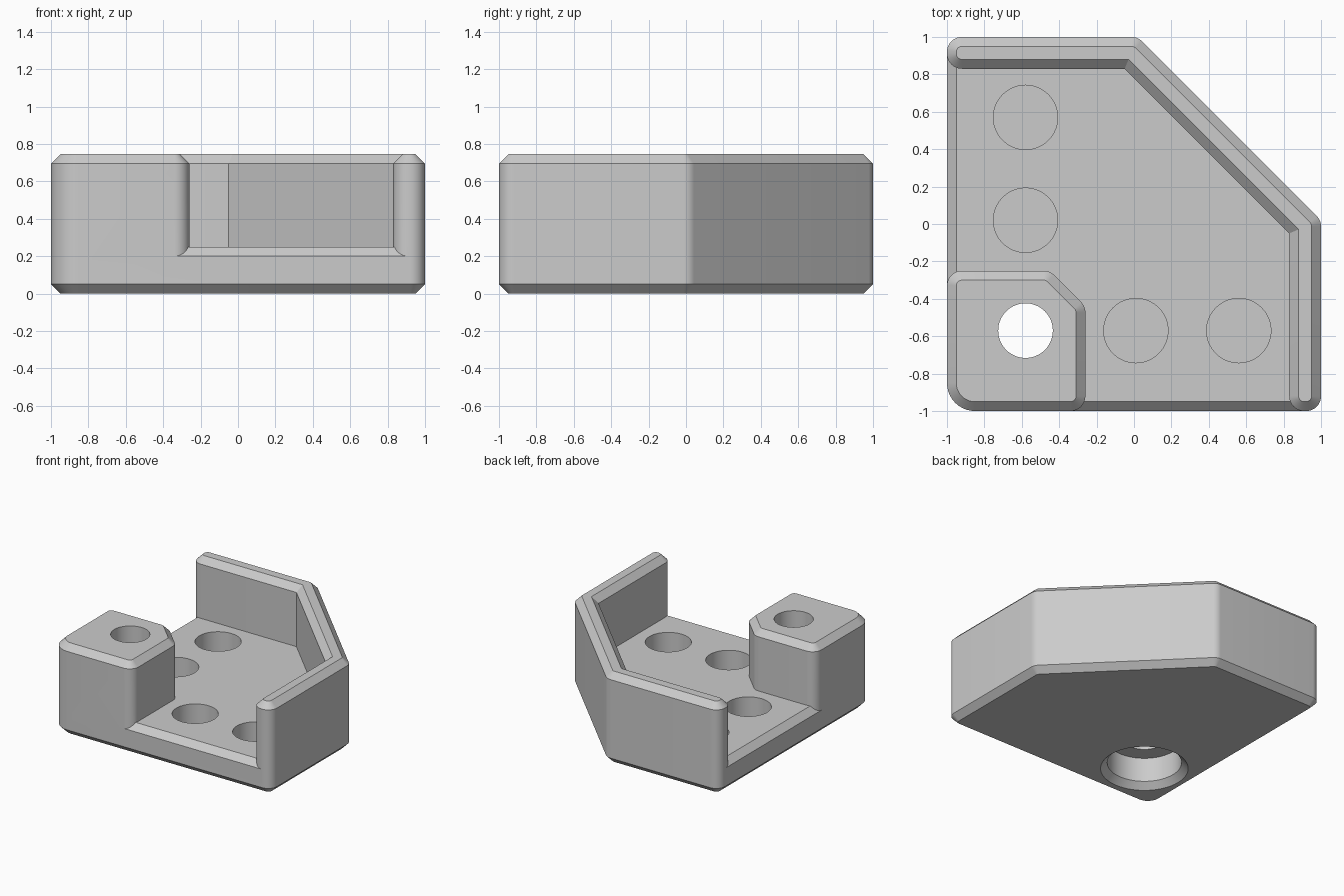
import bpy, bmesh, math
from mathutils import Vector

cube = bpy.data.objects.get("Cube")
if cube:
    bpy.data.objects.remove(cube, do_unlink=True)

grey = bpy.data.materials.new("plain_grey")
grey.use_nodes = True
colour = (0.6, 0.6, 0.6, 1)
grey.diffuse_color = colour
grey.node_tree.nodes["Principled BSDF"].inputs["Base Color"].default_value = colour

HEIGHT, FLOOR, BEVEL, ROUND = 0.745, 0.25, 0.05, 0.08


def outline(corners, inset):
    """Counter-clockwise (x, y, radius) corners, rounded and moved inward."""
    points = []
    for i, (x, y, r) in enumerate(corners):
        p = Vector((x, y))
        a = p - Vector(corners[i - 1][:2])
        b = Vector(corners[(i + 1) % len(corners)][:2]) - p
        n1 = Vector((-a.y, a.x)).normalized()
        n2 = Vector((-b.y, b.x)).normalized()
        mitre = (n1 + n2) / (1 + n1.dot(n2))
        if r == 0:
            points.append(p + mitre * inset)
            continue
        centre = p + mitre * r
        start = math.atan2(n1.y, n1.x)
        turn = math.atan2(n1.x * n2.y - n1.y * n2.x, n1.dot(n2))
        steps = 10
        for k in range(steps + 1):
            t = start + turn * k / steps
            points.append(centre - Vector((math.cos(t), math.sin(t))) * (r - inset))
    return points


def circle(x, y, r, sides=64):
    return [Vector((x + r * math.cos(k * math.tau / sides),
                    y + r * math.sin(k * math.tau / sides))) for k in range(sides)]


def loft(name, rings):
    """Solid through a stack of (height, points) rings."""
    bm = bmesh.new()
    loops = [[bm.verts.new((p.x, p.y, z)) for p in pts] for z, pts in rings]
    for low, high in zip(loops, loops[1:]):
        for k in range(len(low)):
            j = (k + 1) % len(low)
            bm.faces.new((low[k], low[j], high[j], high[k]))
    bm.faces.new(loops[0][::-1])
    bm.faces.new(loops[-1])
    bmesh.ops.recalc_face_normals(bm, faces=bm.faces[:])
    mesh = bpy.data.meshes.new(name)
    bm.to_mesh(mesh)
    bm.free()
    mesh.materials.append(grey)
    obj = bpy.data.objects.new(name, mesh)
    bpy.context.collection.objects.link(obj)
    return obj


def block(name, corners, levels):
    return loft(name, [(z, outline(corners, inset)) for z, inset in levels])


def combine(target, tool, operation):
    tool.hide_render = True
    mod = target.modifiers.new(tool.name, "BOOLEAN")
    mod.operation, mod.solver, mod.object = operation, "EXACT", tool
    bpy.context.view_layer.objects.active = target
    bpy.ops.object.modifier_apply(modifier=mod.name)
    bpy.data.objects.remove(tool, do_unlink=True)


# Base plate, bevelled along the bottom and the open top edges
bracket = block("corner_bracket",
                [(-1, -1, 0.15), (1, -1, ROUND), (1, 0.02, ROUND),
                 (0.02, 1, ROUND), (-1, 1, ROUND)],
                [(0, BEVEL), (BEVEL, 0), (FLOOR - BEVEL, 0), (FLOOR, BEVEL)])

# Bent wall and screw post share the outer sides of the base
upper = [(0.1, 0), (HEIGHT - BEVEL, 0), (HEIGHT, BEVEL)]
wall = block("bent_wall",
             [(1, -1, ROUND), (1, 0.02, ROUND), (0.02, 1, ROUND), (-1, 1, ROUND),
              (-1, 0.83, ROUND), (-0.05, 0.83, 0), (0.83, -0.05, 0), (0.83, -1, ROUND)],
             upper)
post = block("screw_post",
             [(-1, -1, 0.15), (-0.26, -1, ROUND), (-0.26, -0.44, ROUND),
              (-0.45, -0.25, ROUND), (-1, -0.25, ROUND)], upper)
combine(bracket, wall, "UNION")
combine(bracket, post, "UNION")

# Blind round pockets in the floor
for x, y in [(-0.58, 0.57), (-0.58, 0.02), (0.01, -0.57), (0.56, -0.57)]:
    ring = circle(x, y, 0.172)
    combine(bracket, loft("pocket_cutter", [(0.05, ring), (0.4, ring)]), "DIFFERENCE")

# Through hole with a flared counterbore underneath
levels = [(-0.05, 0.38), (0.05, 0.28), (0.25, 0.28), (0.25, 0.146), (0.9, 0.146)]
bore = loft("bore_cutter", [(z, circle(-0.58, -0.57, r)) for z, r in levels])
combine(bracket, bore, "DIFFERENCE")

# Smooth rounds, crisp bevels
bpy.ops.object.select_all(action="DESELECT")
bracket.select_set(True)
bpy.context.view_layer.objects.active = bracket
bpy.ops.object.shade_smooth_by_angle(angle=math.radians(30))
